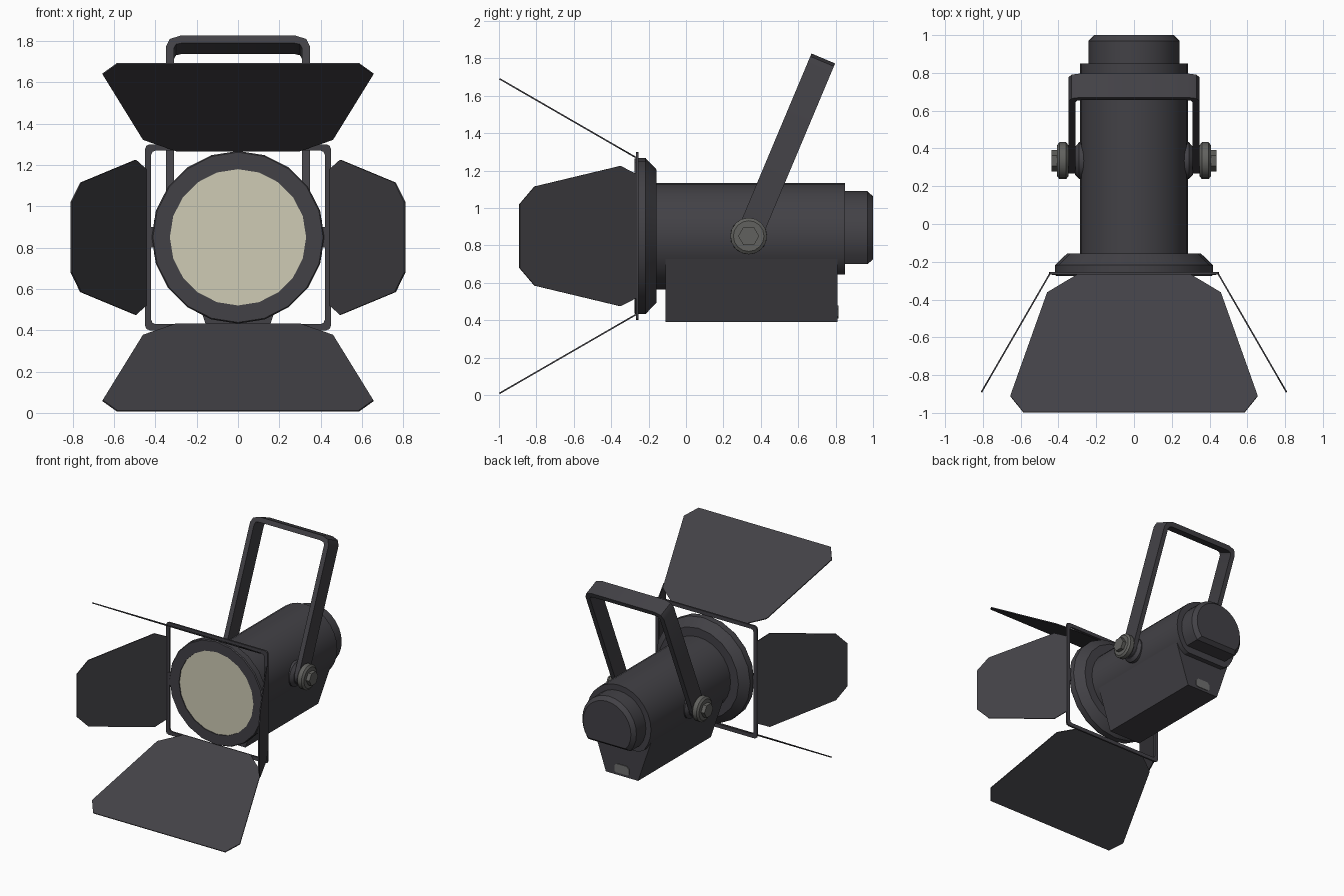
import bpy, bmesh, math
from mathutils import Vector

if "Cube" in bpy.data.objects:
    bpy.data.objects.remove(bpy.data.objects["Cube"])

X, Y, Z = Vector((1, 0, 0)), Vector((0, 1, 0)), Vector((0, 0, 1))
AXIS_Z = 0.85                      # height of the lamp's optical axis


def material(name, rgb):
    m = bpy.data.materials.new(name)
    m.diffuse_color = (*rgb, 1)
    m.use_nodes = True
    m.node_tree.nodes["Principled BSDF"].inputs["Base Color"].default_value = m.diffuse_color
    return m


BLACK = material("dark_grey_paint", (0.055, 0.053, 0.061))
METAL = material("grey_metal", (0.12, 0.12, 0.112))
SOCKET = material("light_grey_socket", (0.16, 0.16, 0.16))
LENS = material("warm_lens", (0.62, 0.595, 0.46))


def skin(name, rings, mat, closed=False):
    """Join rings of points into a capped (or ring-closed) solid."""
    bm = bmesh.new()
    loops = [[bm.verts.new(p) for p in r] for r in rings]
    n = len(loops[0])
    pairs = list(zip(loops, loops[1:])) + ([(loops[-1], loops[0])] if closed else [])
    for a, b in pairs:
        for i in range(n):
            j = (i + 1) % n
            bm.faces.new((a[i], a[j], b[j], b[i]))
    if not closed:
        bm.faces.new(loops[0])
        bm.faces.new(loops[-1])
    bmesh.ops.recalc_face_normals(bm, faces=bm.faces)
    for f in bm.faces:
        f.smooth = True
    me = bpy.data.meshes.new(name)
    bm.to_mesh(me)
    bm.free()
    me.set_sharp_from_angle(angle=math.radians(30))
    me.materials.append(mat)
    ob = bpy.data.objects.new(name, me)
    bpy.context.collection.objects.link(ob)
    return ob


def prism(name, pts, origin, u, v, thick, mat):
    """Extrude a 2D outline lying in the u-v plane, centred on that plane."""
    w = u.cross(v).normalized() * thick / 2
    o = Vector(origin)
    return skin(name, [[o + u * a + v * b + w * s for a, b in pts] for s in (-1, 1)], mat)


def barrel(name, profile, n, mat):
    """Lathe (y, radius[, flat bottom z]) stations about the optical axis."""
    rings = []
    for y, r, *flat in profile:
        low = flat[0] if flat else -1
        rings.append([(r * math.sin(a), y, max(AXIS_Z + r * math.cos(a), low))
                      for a in (2 * math.pi * i / n for i in range(n))])
    return skin(name, rings, mat)


def pivot_part(name, side, profile, n, mat):
    """Lathe (x, radius) stations about the yoke pivot."""
    rings = [[(side * x, 0.335 + r * math.cos(a), AXIS_Z + r * math.sin(a))
              for a in (2 * math.pi * i / n for i in range(n))] for x, r in profile]
    return skin(name, rings, mat)


def mirrored(pts):
    """Outline symmetric about the second axis."""
    return pts + [(-a, b) for a, b in reversed(pts)]


# Lamp body, with its underside flattened towards the rear
barrel("front_collar", [(-0.16, 0.285), (-0.10, 0.285)], 28, BLACK)
barrel("body", [(-0.11, 0.285, 0.645), (0.85, 0.285, 0.645)], 28, BLACK)
barrel("rear_cap", [(0.84, 0.24, 0.70), (0.97, 0.24, 0.70), (1.0, 0.212, 0.725)], 28, BLACK)

# Lens ring and lens
barrel("lens_ring", [(-0.262, 0.33), (-0.276, 0.33), (-0.276, 0.412), (-0.268, 0.418),
                     (-0.217, 0.418), (-0.157, 0.355), (-0.157, 0.27)], 20, BLACK)
barrel("lens", [(-0.269, 0.331), (-0.255, 0.331)], 20, LENS)

# Electrics housing under the body, with a socket on its back
prism("housing", mirrored([(0.143, 0.39), (0.258, 0.73)]), (0, 0.35, 0), X, Z, 0.92, BLACK)
prism("socket", mirrored([(0.05, 0.41), (0.065, 0.42), (0.065, 0.46), (0.045, 0.48)]),
      (0, 0.811, 0), X, Z, 0.008, SOCKET)

# Tilted yoke: a U-shaped strap with rounded ends at the pivots
tilt = math.radians(22.8)
up = Vector((0, math.sin(tilt), math.cos(tilt)))
prism("yoke", mirrored([(0.31, 0), (0.348, 0), (0.348, 0.975), (0.33, 1.013), (0.28, 1.03)])[:5]
      + [(-0.28, 1.03), (-0.33, 1.013), (-0.348, 0.975), (-0.348, 0), (-0.31, 0),
         (-0.31, 0.965), (-0.30, 0.985), (-0.27, 0.992),
         (0.27, 0.992), (0.30, 0.985), (0.31, 0.965)],
      (0, 0.335, AXIS_Z), X, up, 0.137, BLACK)
for side, tag in ((-1, "left"), (1, "right")):
    pivot_part("yoke_end_" + tag, side, [(0.31, 0.0685), (0.348, 0.0685)], 20, BLACK)
    pivot_part("spacer_" + tag, side, [(0.26, 0.098), (0.29, 0.098), (0.312, 0.075)], 20, BLACK)
    pivot_part("washer_" + tag, side, [(0.347, 0.082), (0.36, 0.098), (0.395, 0.098),
                                       (0.407, 0.082)], 16, METAL)
    pivot_part("bolt_" + tag, side, [(0.40, 0.056), (0.437, 0.056)], 6, METAL)


# Square barn-door frame with clipped corners
def square(h, c, y):
    quarter = [(h, h - c), (h - c * 0.3, h - c * 0.3), (h - c, h)]
    pts = []
    for _ in range(4):
        pts += quarter
        quarter = [(-b, a) for a, b in quarter]
    return [(a, y, AXIS_Z + b) for a, b in pts]


skin("door_frame", [square(0.45, 0.022, -0.268), square(0.45, 0.022, -0.254),
                    square(0.42, 0.02, -0.254), square(0.42, 0.02, -0.268)], BLACK, closed=True)

# Barn doors: thin clipped sheets opening 30 degrees outwards, and frame tabs
c30, s30 = math.cos(math.radians(30)), 0.5
wide = mirrored([(0.30, 0), (0.46, 0.11), (0.655, 0.742), (0.585, 0.842)])
tall = mirrored([(0.33, 0), (0.375, 0.10), (0.265, 0.63), (0.17, 0.723)])
for s, top, lateral in ((1, "top", "right"), (-1, "bottom", "left")):
    prism("door_" + top, wide, (0, -0.268, AXIS_Z + s * 0.42), X,
          Vector((0, -c30, s * s30)), 0.008, BLACK)
    prism("door_" + lateral, tall, (s * 0.446, -0.264, AXIS_Z), Z,
          Vector((s * s30, -c30, 0)), 0.008, BLACK)
    prism("frame_tab_" + lateral, mirrored([(0.02, -0.05), (0.02, 0.05)]),
          (s * 0.415, -0.261, AXIS_Z), X, Z, 0.016, BLACK)
